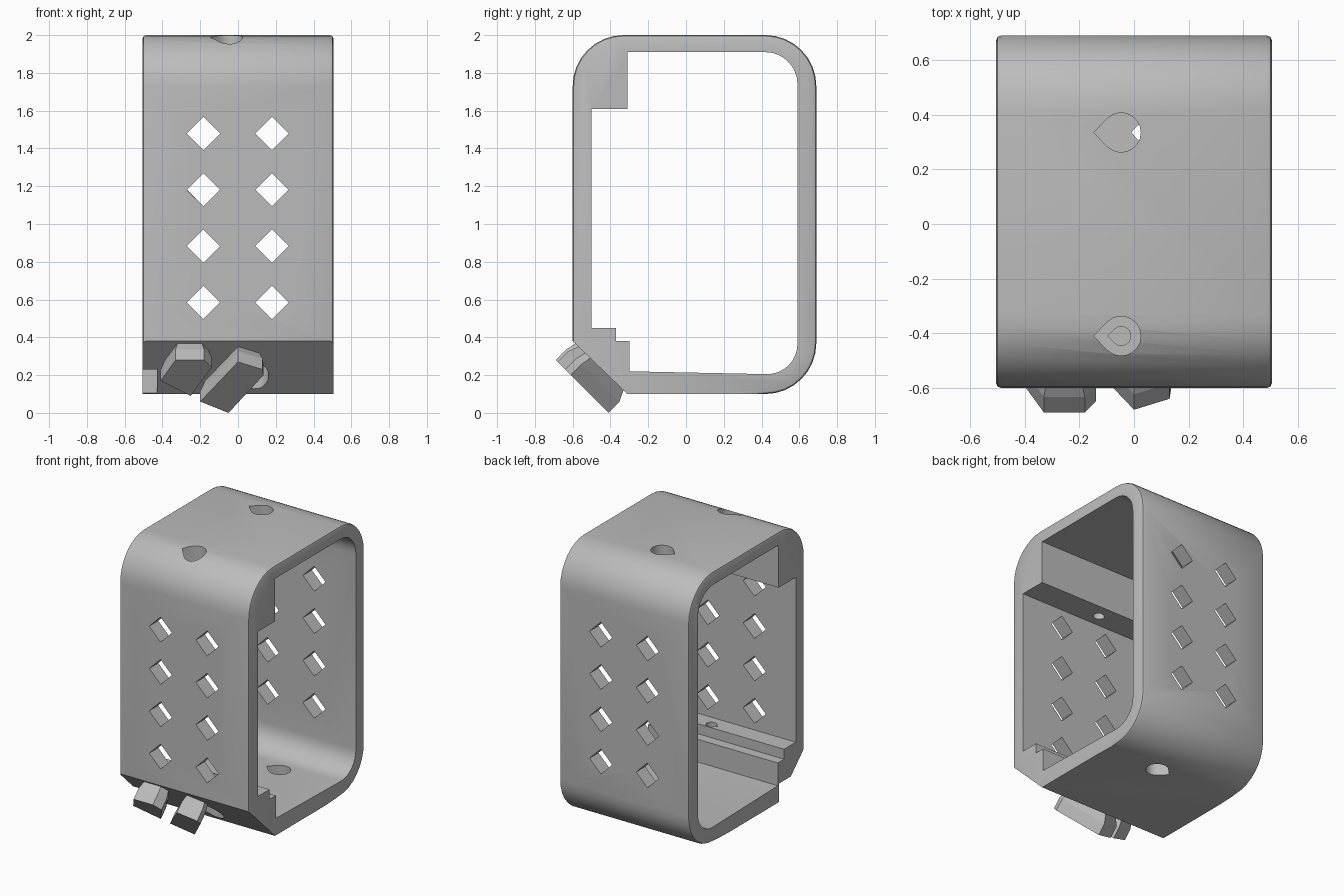
import bpy, bmesh
from math import sin, cos, pi, radians
from mathutils import Vector

old = bpy.data.objects.get("Cube")
if old:
    bpy.data.objects.remove(old, do_unlink=True)

grey = bpy.data.materials.new("plain grey")
grey.use_nodes = True
grey.diffuse_color = (0.5, 0.5, 0.5, 1)
grey.node_tree.nodes["Principled BSDF"].inputs["Base Color"].default_value = (0.5, 0.5, 0.5, 1)

HALF = 0.505   # half width of the frame


def finish(name, bm):
    bmesh.ops.recalc_face_normals(bm, faces=bm.faces[:])
    mesh = bpy.data.meshes.new(name)
    bm.to_mesh(mesh)
    bm.free()
    mesh.materials.append(grey)
    ob = bpy.data.objects.new(name, mesh)
    bpy.context.collection.objects.link(ob)
    return ob


def prism_mesh(points, offset):
    """Solid swept from a flat outline along an offset."""
    bm = bmesh.new()
    face = bm.faces.new([bm.verts.new(p) for p in points])
    out = bmesh.ops.extrude_face_region(bm, geom=[face])
    moved = [v for v in out["geom"] if isinstance(v, bmesh.types.BMVert)]
    bmesh.ops.translate(bm, verts=moved, vec=Vector(offset))
    return bm


def boolean(ob, other, operation="DIFFERENCE"):
    mod = ob.modifiers.new(operation, "BOOLEAN")
    mod.operation, mod.solver, mod.object = operation, "EXACT", other
    bpy.ops.object.select_all(action="DESELECT")
    bpy.context.view_layer.objects.active = ob
    ob.select_set(True)
    bpy.ops.object.modifier_apply(modifier=mod.name)
    bpy.data.objects.remove(other, do_unlink=True)


def cut(ob, points, offset):
    boolean(ob, finish("cutter", prism_mesh(points, offset)))


def arc(cy, cz, r, start, steps=8):
    """Quarter turn, counter-clockwise, in the side plane."""
    angles = [radians(start) + pi / 2 * i / steps for i in range(steps + 1)]
    return [(cy + r * cos(a), cz + r * sin(a)) for a in angles]


# Outer outline: three rounded corners and one chamfer
outer = ([(-0.6, 0.38), (-0.31, 0.1)] + arc(0.42, 0.37, 0.27, -90)
         + arc(0.42, 1.73, 0.27, 0) + arc(-0.33, 1.73, 0.27, 90))
bm = prism_mesh([(-HALF, y, z) for y, z in outer], (2 * HALF, 0, 0))
rim = [e for e in bm.edges
       if abs(e.verts[0].co.x - e.verts[1].co.x) < 0.01
       and min(v.co.z for v in e.verts) > 0.37
       or (abs(e.verts[0].co.x - e.verts[1].co.x) < 0.01
           and min(v.co.y for v in e.verts) > 0.41)]
bmesh.ops.bevel(bm, geom=rim, offset=0.018, segments=2, profile=0.5, affect="EDGES")
frame = finish("perforated_frame", bm)

# Inner opening, with the thick front blocks left at top and bottom
inner = ([(-0.3, 0.22)] + arc(0.43, 0.365, 0.16, -90) + arc(0.42, 1.74, 0.17, 0)
         + [(-0.31, 1.91), (-0.31, 1.61), (-0.5, 1.61), (-0.5, 0.45),
            (-0.37, 0.45), (-0.37, 0.38), (-0.3, 0.38)])
cut(frame, [(-1, y, z) for y, z in inner], (2, 0, 0))

# Diamond holes through the front and back walls
d = 0.088
for x in (-0.183, 0.18):
    for row in range(4):
        z = 0.585 + 0.298 * row
        cut(frame, [(x - d, -1, z), (x, -1, z - d), (x + d, -1, z), (x, -1, z + d)], (0, 2, 0))


def teardrop(cx, cy, z, r):
    ring = [radians(-135 + 270 * i / 14) for i in range(15)]
    return [(cx - r * 1.4, cy, z)] + [(cx + r * cos(a), cy + r * sin(a), z) for a in ring]


# Teardrop screw holes: wide through the thin walls, stepped in the blocks
top_x, low_x, front_y, back_y = -0.047, 0.09, -0.41, 0.335
cut(frame, teardrop(top_x, back_y, 1.8, 0.072), (0, 0, 0.4))
cut(frame, teardrop(low_x, back_y, 0, 0.072), (0, 0, 0.3))
cut(frame, teardrop(top_x, front_y, 1.74, 0.072), (0, 0, 0.4))
cut(frame, teardrop(top_x, front_y, 1.5, 0.035), (0, 0, 0.3))
cut(frame, teardrop(low_x, front_y, 0, 0.072), (0, 0, 0.3))
cut(frame, teardrop(low_x, front_y, 0.2, 0.035), (0, 0, 0.4))

# Small notch in one end of the chamfer
cut(frame, [(-1, -0.8, 0), (-0.43, -0.8, 0), (-0.43, -0.315, 0), (-1, -0.315, 0)], (0, 0, 0.23))


def hook(name, outline):
    """Slanted lug: a flat head parallel to the chamfer, tapering to its root."""
    head = [Vector((x, -0.41 - z, z)) for x, z in outline]
    centre = sum(head, Vector()) / len(head)
    out = Vector((0, -1, -1)).normalized()
    shoulder = [p - out * 0.08 for p in head]
    root = [centre + (p - centre) * 0.8 - out * 0.17 for p in head]
    bm = bmesh.new()
    rings = [[bm.verts.new(p) for p in ring] for ring in (head, shoulder, root)]
    bm.faces.new(rings[0])
    bm.faces.new(rings[2])
    n = len(head)
    for a, b in zip(rings, rings[1:]):
        for i in range(n):
            bm.faces.new((a[i], a[(i + 1) % n], b[(i + 1) % n], b[i]))
    return finish(name, bm)


hooks = [
    hook("right_hook", [(-0.41, 0.17), (-0.25, 0.09), (-0.14, 0.24), (-0.18, 0.28), (-0.33, 0.28)]),
    hook("left_hook", [(-0.2, 0.06), (-0.05, 0.0), (0.135, 0.2), (0.13, 0.23), (0.0, 0.27)]),
]

# Smooth the curved frame, keep the lugs faceted
bpy.ops.object.select_all(action="DESELECT")
frame.select_set(True)
bpy.context.view_layer.objects.active = frame
bpy.ops.object.shade_smooth_by_angle(angle=radians(25))
